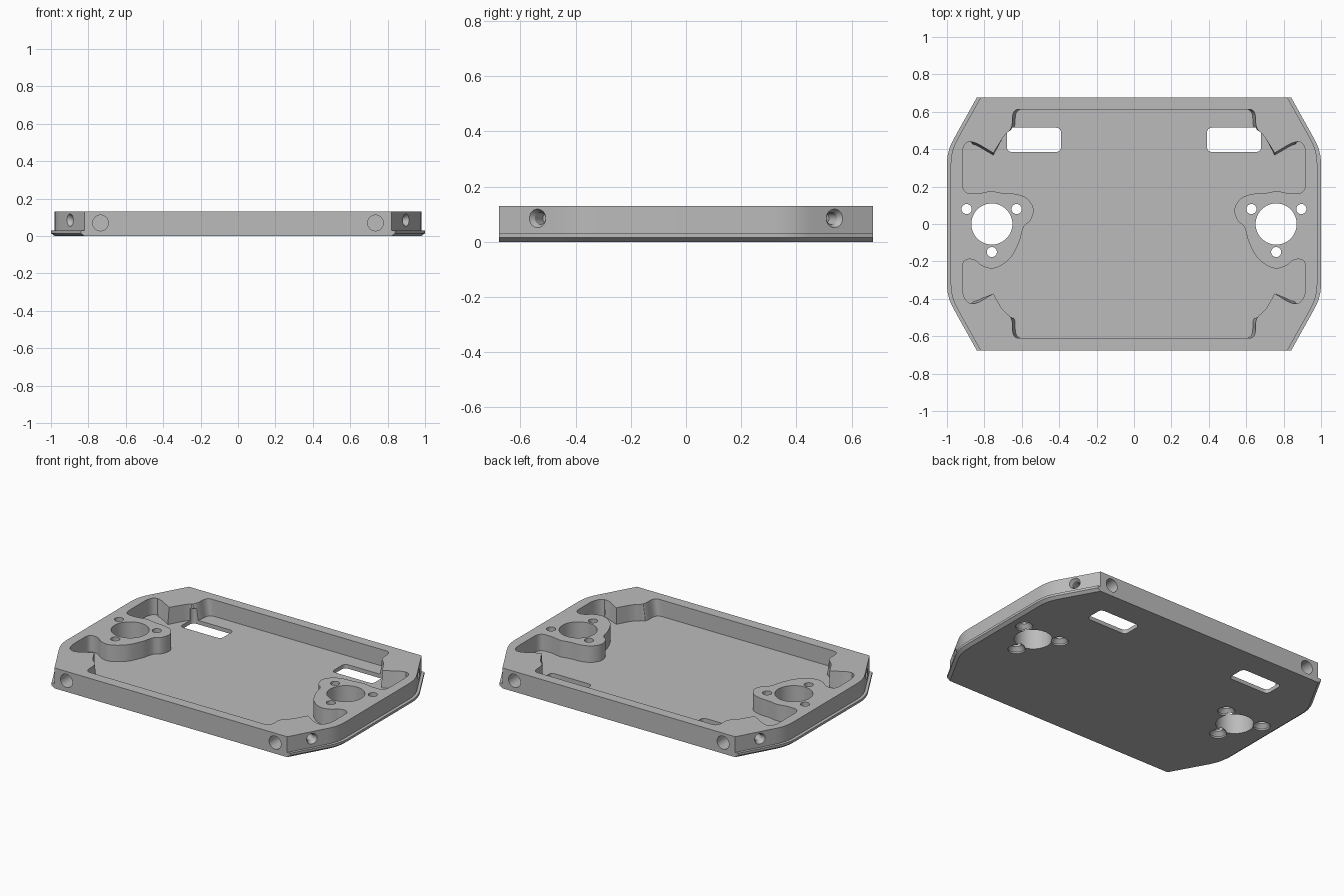
import bpy
import bmesh
import math
from mathutils import Vector

if "Cube" in bpy.data.objects:
    bpy.data.objects.remove(bpy.data.objects["Cube"], do_unlink=True)

HEIGHT = 0.13
FLOOR = 0.025
HALF_DEPTH = 0.677

grey = bpy.data.materials.new("light grey")
grey.use_nodes = True
grey.diffuse_color = (0.5, 0.5, 0.5, 1)
grey.node_tree.nodes["Principled BSDF"].inputs["Base Color"].default_value = grey.diffuse_color


def loft(name, rings):
    """Closed solid through rings of equal point count, capped at both ends."""
    bm = bmesh.new()
    rows = [[bm.verts.new(p) for p in ring] for ring in rings]
    count = len(rows[0])
    for low, high in zip(rows, rows[1:]):
        for i in range(count):
            j = (i + 1) % count
            bm.faces.new((low[i], low[j], high[j], high[i]))
    bm.faces.new(rows[0][::-1])
    bm.faces.new(rows[-1])
    bmesh.ops.remove_doubles(bm, verts=bm.verts, dist=1e-5)
    bmesh.ops.recalc_face_normals(bm, faces=bm.faces)
    mesh = bpy.data.meshes.new(name)
    bm.to_mesh(mesh)
    bm.free()
    obj = bpy.data.objects.new(name, mesh)
    bpy.context.collection.objects.link(obj)
    mesh.materials.append(grey)
    return obj


def at_height(points, z):
    return [(x, y, z) for x, y in points]


def fillet(corners, closed=False, steps=6):
    """Round each (x, y, radius) corner with a short curve."""
    out = []
    last = len(corners) - 1
    for i, (x, y, r) in enumerate(corners):
        p = Vector((x, y))
        if r == 0 or (not closed and i in (0, last)):
            out.append(p)
            continue
        a = Vector(corners[i - 1][:2]) - p
        b = Vector(corners[(i + 1) % len(corners)][:2]) - p
        a *= min(r, a.length * 0.49) / a.length
        b *= min(r, b.length * 0.49) / b.length
        for s in range(steps + 1):
            t = s / steps
            out.append(p + a * (1 - t) ** 2 + b * t ** 2)
    return out


def spline(points, steps=5):
    """Smooth curve passing through all points."""
    pts = [Vector(p) for p in points]
    pts = [pts[0]] + pts + [pts[-1]]
    out = []
    for a, b, c, d in zip(pts, pts[1:], pts[2:], pts[3:]):
        for s in range(steps):
            t = s / steps
            out.append(0.5 * (2 * b + (c - a) * t + (2 * a - 5 * b + 4 * c - d) * t ** 2
                              + (3 * b - a - 3 * c + d) * t ** 3))
    return out + [pts[-1]]


def turned(name, profile, start, direction, sides=32):
    """Round cutter from (radius, distance) pairs along a direction."""
    axis = Vector(direction).normalized()
    turn = axis.to_track_quat('Z', 'Y')
    rings = []
    for r, d in profile:
        rings.append([Vector(start) + turn @ Vector((r * math.cos(k * math.tau / sides),
                                                     r * math.sin(k * math.tau / sides), d))
                      for k in range(sides)])
    return loft(name, rings)


def cut(target, cutter):
    cutter.hide_render = True
    mod = target.modifiers.new(cutter.name, 'BOOLEAN')
    mod.operation = 'DIFFERENCE'
    mod.solver = 'EXACT'
    mod.object = cutter
    bpy.context.view_layer.objects.active = target
    bpy.ops.object.modifier_apply(modifier=mod.name)
    bpy.data.objects.remove(cutter, do_unlink=True)


def outline(side, corner, radius):
    """Six-sided plan with softened side corners."""
    y, d = 0.39, HALF_DEPTH
    quarter = [(corner, -d, 0), (side, -y, radius), (side, y, radius), (corner, d, 0)]
    return fillet(quarter + [(-x, -v, r) for x, v, r in quarter], closed=True)


# Tray block with a projecting, bottom-chamfered side flange
body = outline(0.98, 0.82, 0.07)
flange = outline(1.0, 0.84, 0.07)
tray = loft("tray", [at_height(body, 0), at_height(flange, 0.015), at_height(flange, 0.03),
                     at_height(body, 0.03), at_height(body, HEIGHT)])

# Pocket wall on one side: rear corner, bearing boss, front corner
rear = fillet([(-0.58, 0.613, 0), (-0.65, 0.613, 0.05), (-0.65, 0.51, 0.05), (-0.69, 0.48, 0.03),
               (-0.752, 0.38, 0), (-0.87, 0.45, 0.06), (-0.918, 0.42, 0.06),
               (-0.918, 0.165, 0.06), (-0.84, 0.163, 0)])
boss = spline([(-0.82, 0.165), (-0.762, 0.175), (-0.70, 0.165), (-0.63, 0.16), (-0.57, 0.136),
               (-0.537, 0.08), (-0.553, 0.02), (-0.59, -0.015), (-0.61, -0.085), (-0.645, -0.16),
               (-0.68, -0.2), (-0.72, -0.227), (-0.762, -0.238), (-0.81, -0.225), (-0.842, -0.2)])
front = fillet([(-0.85, -0.195, 0), (-0.88, -0.185, 0.03), (-0.918, -0.2, 0.04),
                (-0.918, -0.39, 0.06), (-0.865, -0.44, 0.06), (-0.752, -0.372, 0),
                (-0.70, -0.465, 0.04), (-0.65, -0.50, 0.04), (-0.65, -0.61, 0.05),
                (-0.58, -0.61, 0)])
wall = rear + boss + front


def sloped(p):
    """Lean the corner walls slightly inward at the floor."""
    x, y = p
    if abs(y) > 0.5:
        return x + 0.015, y
    if abs(y) > 0.375 and -0.87 < x < -0.74:
        return x, y - math.copysign(0.012, y)
    return x, y


def both_sides(points):
    return [tuple(p) for p in points] + [(-p[0], p[1]) for p in reversed(points)]


top = both_sides(wall)
base = both_sides([sloped(p) for p in wall])
cut(tray, loft("pocket", [at_height(base, FLOOR), at_height(top, HEIGHT),
                          at_height(top, HEIGHT + 0.05)]))

for s in (-1, 1):
    # Rounded slots through the floor
    x0, x1, y0, y1 = s * 0.39, s * 0.68, 0.385, 0.515
    slot = fillet([(x, y, 0.03) for x, y in ((x0, y0), (x1, y0), (x1, y1), (x0, y1))], closed=True)
    cut(tray, loft("slot", [at_height(slot, -0.1), at_height(slot, 0.1)]))

    # Bearing bore and three screw holes countersunk from below
    cut(tray, turned("bore", [(0.11, -0.1), (0.11, 0.3)], (s * 0.76, 0, 0), (0, 0, 1), 48))
    for x, y in ((0.895, 0.08), (0.628, 0.08), (0.76, -0.15)):
        cut(tray, turned("screw_hole", [(0.05, -0.02), (0.05, 0.01), (0.027, 0.033), (0.027, 0.3)],
                         (s * x, y, 0), (0, 0, 1)))

    for e in (-1, 1):
        # Blind holes in the front and back faces
        cut(tray, turned("end_hole", [(0.042, -0.05), (0.042, 0.12)],
                         (s * 0.735, e * HALF_DEPTH, 0.07), (0, -e, 0)))
        # Countersunk holes in the angled corner faces
        cut(tray, turned("corner_hole", [(0.034, -0.03), (0.034, 0), (0.022, 0.02), (0.022, 0.08)],
                         (s * 0.898, e * 0.538, 0.085), (-s * 0.287, -e * 0.16, 0)))

# Smooth the curved walls and keep the machined edges crisp
bpy.ops.object.select_all(action='DESELECT')
tray.select_set(True)
bpy.context.view_layer.objects.active = tray
bpy.ops.object.shade_smooth_by_angle(angle=math.radians(30))
